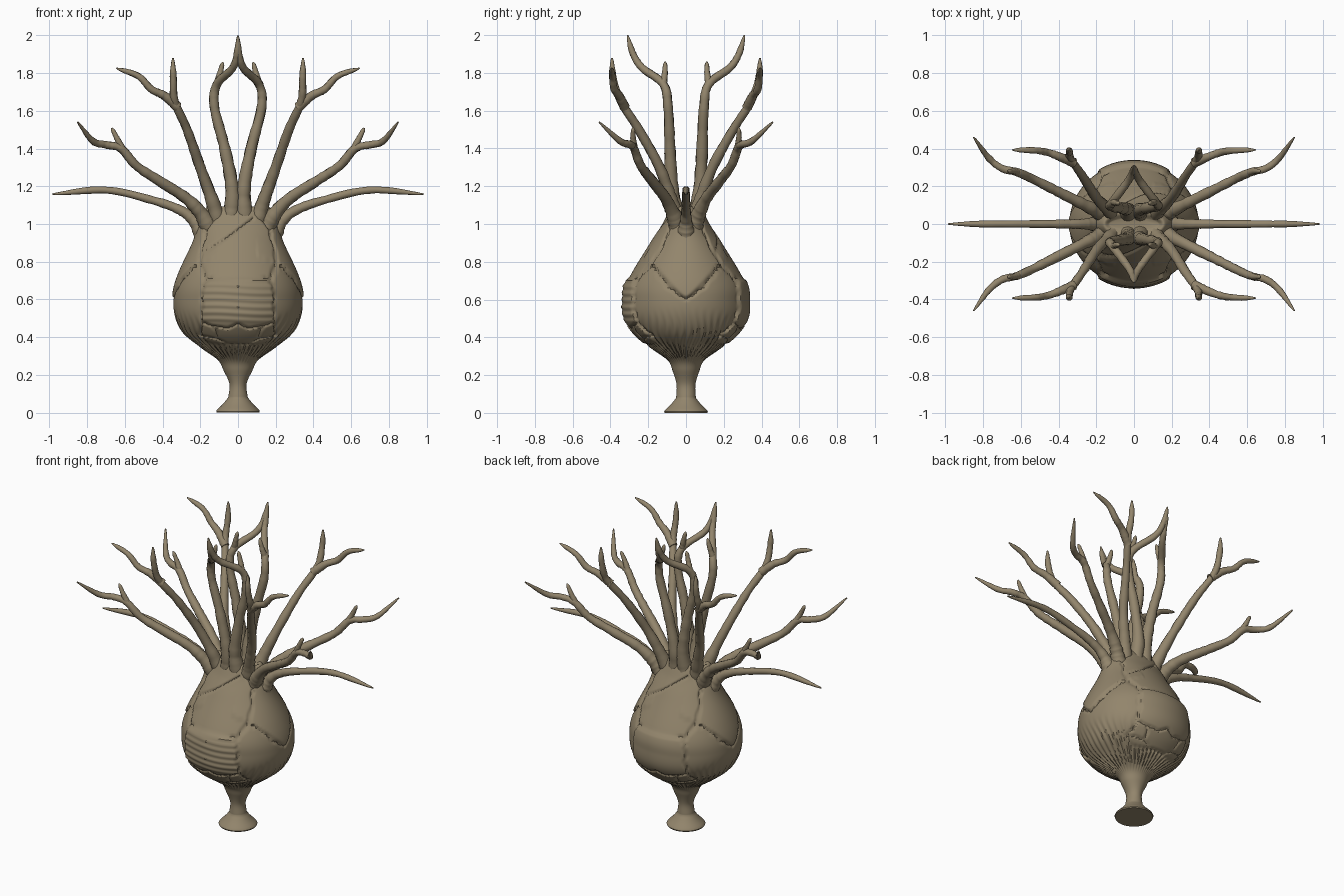
import bpy, bmesh, math, random
from mathutils import Vector, kdtree

random.seed(4)
cube = bpy.data.objects.get("Cube")
if cube:
    bpy.data.objects.remove(cube, do_unlink=True)

khaki = bpy.data.materials.new("khaki_shell")
khaki.use_nodes = True
khaki.diffuse_color = (.29, .235, .15, 1)
khaki.node_tree.nodes["Principled BSDF"].inputs["Base Color"].default_value = khaki.diffuse_color

QUARTERS = [(sx, sy) for sx in (1, -1) for sy in (1, -1)]


def smooth_path(points, steps):
    """Catmull-Rom curve through the given points."""
    points = [Vector(p) for p in points]
    before = points[0] * 2 - points[1]
    after = points[-1] * 2 - points[-2]
    padded = [before] + points + [after]
    path = []
    for a, b, c, d in zip(padded, padded[1:], padded[2:], padded[3:]):
        for i in range(steps):
            t = i / steps
            bend = (2 * a - 5 * b + 4 * c - d) * t * t + (3 * b - a - 3 * c + d) * t ** 3
            path.append(b + ((c - a) * t + bend) / 2)
    return path + [points[-1]]


def ramp(x, low, high):
    t = min(1, max(0, (x - low) / (high - low)))
    return t * t * (3 - 2 * t)


def skin(bm, rings):
    """Bridge consecutive rings and cap both ends."""
    for lower, upper in zip(rings, rings[1:]):
        for i in range(len(lower)):
            bm.faces.new((lower[i - 1], lower[i], upper[i], upper[i - 1]))
    bm.faces.new(rings[0])
    bm.faces.new(rings[-1])


def finish(bm, name, angle):
    bmesh.ops.recalc_face_normals(bm, faces=bm.faces)
    mesh = bpy.data.meshes.new(name)
    bm.to_mesh(mesh)
    bm.free()
    mesh.materials.append(khaki)
    part = bpy.data.objects.new(name, mesh)
    bpy.context.collection.objects.link(part)
    bpy.ops.object.select_all(action='DESELECT')
    part.select_set(True)
    bpy.context.view_layer.objects.active = part
    bpy.ops.object.shade_smooth_by_angle(angle=math.radians(angle))


# Outline of foot and bulb: half width, half depth, height
foot = [(.113, .113, 0), (.113, .113, .012), (.08, .08, .045), (.052, .052, .08)]
bulb = [(.052, .052, .08), (.045, .05, .15), (.075, .07, .22), (.108, .098, .28),
        (.2, .19, .35), (.285, .268, .42), (.33, .318, .5), (.343, .326, .59),
        (.325, .308, .7), (.242, .19, .9), (.212, .125, 1), (.165, .075, 1.09), (.13, .03, 1.075)]
outline = smooth_path(foot, 3)[:-1] + smooth_path(bulb, 14)


def girth(z):
    """Half width and half depth of the body at a height."""
    for low, high in zip(outline, outline[1:]):
        if low.z <= z <= high.z:
            return low.lerp(high, (z - low.z) / (high.z - low.z))


# Seams between shell plates, laid onto the bulb
seam_points = []


def add_seam(line, on_flank, mirrors):
    line = [Vector(p) for p in line]
    for start, end in zip(line, line[1:]):
        for i in range(40):
            across, z = start.lerp(end, i / 40)
            across += math.sin(z * 70 + across * 50) / 250
            size = girth(z)
            if on_flank:
                x, y = size.x * math.sqrt(1 - (across / size.y) ** 2), across
            else:
                x, y = across, size.y * math.sqrt(1 - (across / size.x) ** 2)
            seam_points.extend(Vector((x * sx, y * sy, z)) for sx, sy in mirrors)


plate_edge = [(0, .71), (.15, .71), (.185, .67), (.19, .48), (.13, .46), (.1, .39), (.06, .365), (0, .365)]
lower_plates = [(0, .47), (.05, .445), (.13, .46)]
corner_plate = [(.19, .48), (.2, .41), (.1, .39)]
upper_plate = [(.175, .7), (.2, .8), (.18, .95), (.1, 1.06)]
for seam in (plate_edge, lower_plates, corner_plate, upper_plate):
    add_seam(seam, False, QUARTERS)
flank_plate = [(0, .6), (.09, .66), (.18, .78), (.13, .88), (.08, 1)]
flank_link = [(.18, .78), (.26, .71)]
for seam in (flank_plate, flank_link):
    add_seam(seam, True, QUARTERS)
add_seam([(.19, .85), (.06, .93), (-.08, 1.03)], False, [(-1, -1), (1, 1)])

seam_tree = kdtree.KDTree(len(seam_points))
for index, point in enumerate(seam_points):
    seam_tree.insert(point, index)
seam_tree.balance()


def relief(p, angle):
    """Outward offset: seams cut, plates raised, ribs underneath."""
    distance = seam_tree.find(p)[2]
    height = -.011 * math.exp(-(distance / .007) ** 2)
    rounded_box = (abs(p.x) / .19) ** 6 + (abs(p.z - .54) / .175) ** 6
    plate = (1 - ramp(rounded_box, .85, 1.15)) * (abs(p.y) > .12)
    height += .013 * plate
    if p.y < 0:
        ripple = math.sin(p.z * 170 + math.sin(p.x * 12))
        height += .0025 * plate * ripple * ramp(p.z, .46, .5)
    shield = 1 - ramp(abs(p.y) - p.z + .6, -.012, .004)
    shield *= ramp(p.z, .6, .62) * (1 - ramp(p.z, .75, .95)) * (abs(p.x) > .1)
    height += .007 * shield
    rib_top = .46 + .12 * abs(math.cos(angle))
    ribs = ramp(p.z, .26, .33) * (1 - ramp(p.z, .38, rib_top)) * (1 - plate)
    return height + .006 * ribs * math.sin(angle * 46 + 2 * math.sin(p.z * 25 + angle * 3))


# Bulbous body with stalk and flared foot
bm = bmesh.new()
segments = 216
rings = []
for size in outline:
    ring = []
    for i in range(segments):
        angle = math.tau * i / segments
        c, s = math.cos(angle), math.sin(angle)
        p = Vector((size.x * c, size.y * s, size.z))
        if size.z > .25:
            p += Vector((c / size.x, s / size.y, 0)).normalized() * relief(p, angle)
        ring.append(bm.verts.new(p))
    rings.append(ring)
skin(bm, rings)
finish(bm, "body", 40)


# Branching arms: tapered tubes, widened at the root by the flare
def tube(bm, points, sx, sy, thickness, flare):
    path = [Vector((x * sx, y * sy, z)) for x, y, z in smooth_path(points, 8)]
    last = len(path) - 1
    side = Vector((0, 1, 0))
    rings = []
    for i, centre in enumerate(path):
        t = i / last
        along = (path[min(i + 1, last)] - path[max(i - 1, 0)]).normalized()
        side = (side - along * side.dot(along)).normalized()
        other = along.cross(side)
        radius = thickness * (1 - t / 2 + flare * (1 - t) ** 6) * random.uniform(.93, 1.07)
        radius *= math.sqrt(min(1, .06 + (1 - t) * 8))
        ring = []
        for k in range(12):
            turn = math.tau * k / 12
            ring.append(bm.verts.new(centre + radius * (math.cos(turn) * side + math.sin(turn) * other)))
        rings.append(ring)
    skin(bm, rings)


def arms(name, trunk, twig, mirrors, twig_thickness=.02):
    for sx, sy in mirrors:
        bm = bmesh.new()
        tube(bm, trunk, sx, sy, .031, .6)
        if twig:
            tube(bm, twig, sx, sy, twig_thickness, 0)
        label = ("left" if sx > 0 else "right") + ("_back" if sy > 0 else "_front")
        finish(bm, name + label, 60)


crown_trunk = [(.035, .05, 1.02), (.03, .075, 1.18), (.07, .085, 1.4), (.125, .095, 1.62),
               (.112, .12, 1.74), (.03, .23, 1.825), (.006, .28, 1.9), (0, .31, 2)]
crown_twig = [(.112, .12, 1.74), (.095, .112, 1.8), (.08, .11, 1.86)]
arms("crown_arm_", crown_trunk, crown_twig, QUARTERS)

upper_trunk = [(.1, .04, 1), (.135, .075, 1.12), (.2, .14, 1.3), (.27, .25, 1.5),
               (.335, .345, 1.65), (.343, .385, 1.77), (.345, .392, 1.88)]
upper_twig = [(.32, .325, 1.62), (.39, .355, 1.68), (.46, .38, 1.715), (.53, .39, 1.785), (.645, .393, 1.826)]
arms("upper_arm_", upper_trunk, upper_twig, QUARTERS, .026)

lower_trunk = [(.15, .04, .98), (.2, .07, 1.06), (.28, .11, 1.14), (.42, .18, 1.23), (.54, .24, 1.31),
               (.62, .275, 1.4), (.7, .295, 1.42), (.77, .35, 1.44), (.85, .46, 1.54)]
lower_twig = [(.61, .272, 1.39), (.64, .28, 1.45), (.67, .28, 1.51)]
arms("lower_arm_", lower_trunk, lower_twig, QUARTERS)

side_trunk = [(.19, 0, .95), (.235, 0, 1.02), (.31, 0, 1.075), (.45, 0, 1.125), (.7, 0, 1.18), (.985, 0, 1.158)]
arms("side_arm_", side_trunk, None, [(1, 1), (-1, 1)])

# Small spurs on the front plate
for z in (.67, .56):
    bm = bmesh.new()
    bmesh.ops.create_uvsphere(bm, u_segments=10, v_segments=6, radius=.007)
    bmesh.ops.translate(bm, verts=bm.verts, vec=(0, -girth(z).y - .011, z))
    finish(bm, "front_spur", 40)
